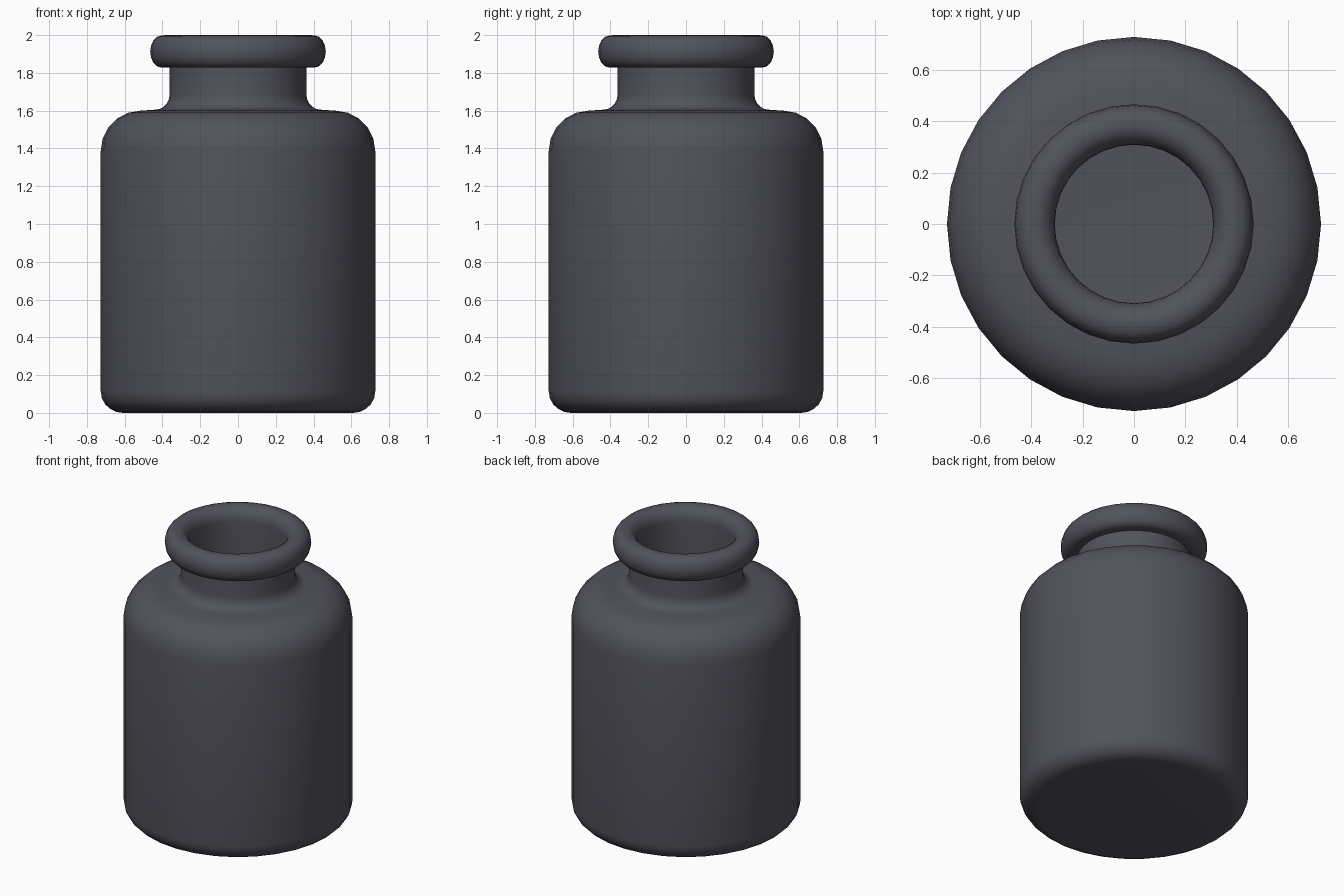
import bpy, bmesh, math

if "Cube" in bpy.data.objects:
    bpy.data.objects.remove(bpy.data.objects["Cube"])

SIDES = 32

glass = bpy.data.materials.new("dark slate grey")
glass.diffuse_color = (0.085, 0.085, 0.108, 1)
glass.use_nodes = True
glass.node_tree.nodes["Principled BSDF"].inputs["Base Color"].default_value = glass.diffuse_color


def arc(cr, cz, rr, rz, a0, a1, n):
    """Elliptical arc of (radius, height) points."""
    pts = []
    for i in range(n + 1):
        a = math.radians(a0 + (a1 - a0) * i / n)
        pts.append((cr + rr * math.cos(a), cz + rz * math.sin(a)))
    return pts


def lathe(name, profile, mat):
    """Revolve a profile around z; both ends are capped with flat discs."""
    bm = bmesh.new()
    rings = []
    for r, z in profile:
        rings.append([bm.verts.new((r * math.cos(2 * math.pi * i / SIDES),
                                    r * math.sin(2 * math.pi * i / SIDES), z))
                      for i in range(SIDES)])
    for a, b in zip(rings, rings[1:]):
        for i in range(SIDES):
            j = (i + 1) % SIDES
            bm.faces.new((a[i], a[j], b[j], b[i]))
    bm.faces.new(rings[0][::-1])
    bm.faces.new(rings[-1])
    me = bpy.data.meshes.new(name)
    bm.to_mesh(me)
    bm.free()
    me.materials.append(mat)
    ob = bpy.data.objects.new(name, me)
    bpy.context.collection.objects.link(ob)
    bpy.context.view_layer.objects.active = ob
    ob.select_set(True)
    bpy.ops.object.shade_smooth_by_angle(angle=math.radians(40))
    ob.select_set(False)
    return ob


# Outer skin: base, body, shoulder, neck fillet, neck
profile = arc(0.61, 0.115, 0.117, 0.115, -90, 0, 5)
profile += arc(0.515, 1.385, 0.212, 0.215, 0, 90, 5)
profile += arc(0.44, 1.685, 0.078, 0.08, 270, 180, 5)
profile += [(0.362, 1.828)]
# Rolled lip
profile += arc(0.405, 1.913, 0.06, 0.085, -90, 90, 8)
profile += arc(0.385, 1.91, 0.077, 0.09, 90, 180, 6)
# Inner skin: neck, shoulder, wall, floor
profile += [(0.308, 1.68)]
profile += arc(0.44, 1.67, 0.132, 0.12, 180, 270, 4)
profile += arc(0.50, 1.375, 0.172, 0.17, 80, 0, 4)
profile += arc(0.59, 0.14, 0.082, 0.085, 0, -90, 4)

lathe("bottle", profile, glass)
